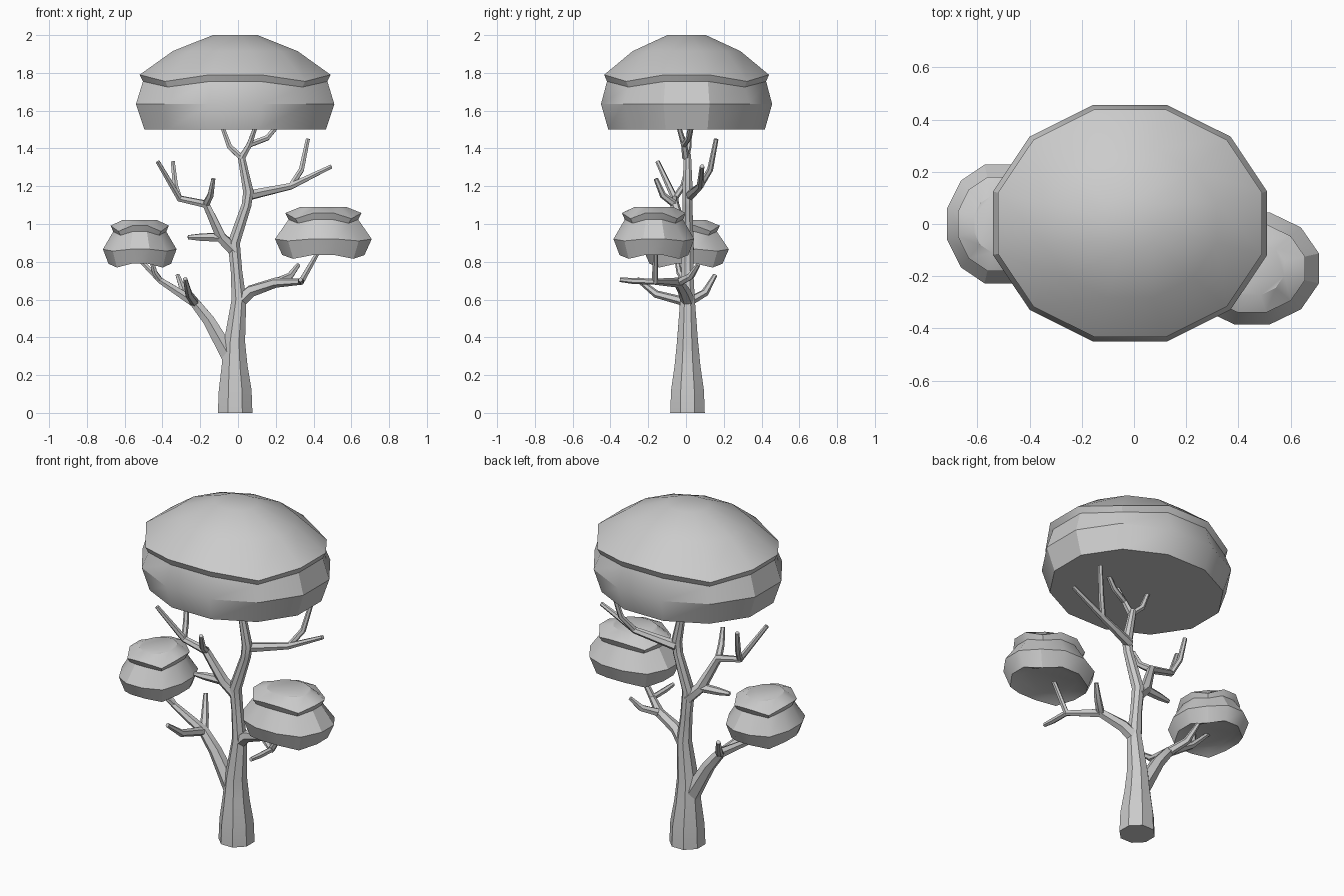
import bpy, bmesh, math
from mathutils import Vector

if "Cube" in bpy.data.objects:
    bpy.data.objects.remove(bpy.data.objects["Cube"])

TIP = 0.012


def finish(bm, rings, name, angle):
    """Skin a stack of rings, cap both ends and shade."""
    n = len(rings[0])
    for a, b in zip(rings, rings[1:]):
        for i in range(n):
            bm.faces.new((a[i], a[(i + 1) % n], b[(i + 1) % n], b[i]))
    bm.faces.new(rings[0][::-1])
    bm.faces.new(rings[-1])
    bmesh.ops.recalc_face_normals(bm, faces=bm.faces)
    me = bpy.data.meshes.new(name)
    bm.to_mesh(me)
    bm.free()
    ob = bpy.data.objects.new(name, me)
    bpy.context.collection.objects.link(ob)
    bpy.ops.object.select_all(action='DESELECT')
    ob.select_set(True)
    bpy.context.view_layer.objects.active = ob
    bpy.ops.object.shade_smooth_by_angle(angle=math.radians(angle))


def tube(name, P, radii, sides=6):
    """Tube through points P with one radius per point."""
    bm = bmesh.new()
    rings = []
    for k, p in enumerate(P):
        before = (p - P[k - 1]).normalized() if k else Vector()
        after = (P[k + 1] - p).normalized() if k < len(P) - 1 else Vector()
        q = Vector((0, 0, 1)).rotation_difference((before + after).normalized())
        angles = [2 * math.pi * (i + 0.5) / sides for i in range(sides)]
        rings.append([bm.verts.new(p + q @ Vector((math.cos(a), math.sin(a), 0)) * radii[k])
                      for a in angles])
    finish(bm, rings, name, 40)


def bough(name, r0, points, twigs):
    """Main limb thinning by length; each twig leaves a node and bends up to its tip."""
    P = [Vector(p) for p in points]
    run = [0]
    for a, b in zip(P, P[1:]):
        run.append(run[-1] + (b - a).length)
    radii = [TIP + (r0 - TIP) * (1 - s / run[-1]) ** 1.2 for s in run]
    tube(name, P, radii)
    for i, (node, tip) in enumerate(twigs):
        a, b = P[node], Vector(tip)
        elbow = a.lerp(b, 0.62)
        elbow.z = a.z + (b.z - a.z) * 0.35
        r = max(radii[node] * 0.85, 0.016)
        tube(f"{name}_twig_{i + 1}", [a, elbow, b], [r, (r + TIP) / 2 + 0.002, TIP])


def canopy(name, centre, half, z0, height, profile):
    """Twelve-sided leaf cushion; profile rows are (width, height, corner droop), all relative."""
    bm = bmesh.new()
    rings = []
    for w, h, droop in profile:
        ring = []
        for i in range(12):
            a = math.radians(15 + 30 * i)
            s = w / math.cos(math.radians(15))
            z = z0 + h * height - (droop if i % 3 == 1 else 0)
            ring.append(bm.verts.new((centre[0] + half[0] * s * math.cos(a),
                                      centre[1] + half[1] * s * math.sin(a), z)))
        rings.append(ring)
    finish(bm, rings, name, 31)


# Leaf canopies
canopy("top_canopy", (-0.015, 0.003), (0.525, 0.453), 1.5, 0.5, [
    (0.915, 0, 0), (1, 0.27, 0), (0.93, 0.51, 0.03),
    (0.963, 0.58, 0.035), (0.63, 0.83, 0), (0.225, 1, 0)])
small = [(0.62, 0.09, 0), (0.85, 0.04, 0.02), (1, 0.36, 0.01),
         (0.72, 0.75, 0.02), (0.79, 0.88, 0.03), (0.48, 1, 0)]
canopy("left_canopy", (-0.52, 0), (0.195, 0.227), 0.78, 0.24, small)
canopy("right_canopy", (0.452, -0.17), (0.256, 0.214), 0.825, 0.265, small)

# Trunk: side profile of (x, z, radius)
trunk = [(-0.015, 0, 0.099), (-0.015, 0.12, 0.094), (-0.018, 0.25, 0.074), (-0.018, 0.38, 0.06),
         (0.005, 0.6, 0.042), (-0.008, 0.75, 0.033), (-0.022, 0.9, 0.035),
         (0.045, 1.1, 0.028), (0.055, 1.17, 0.03), (0.015, 1.37, 0.02)]
tube("trunk", [Vector((x, 0.008, z)) for x, z, r in trunk], [r for x, z, r in trunk], 8)

# Boughs with their twigs
bough("lower_left_bough", 0.05,
      [(-0.04, 0.01, 0.29), (-0.155, 0.01, 0.49), (-0.23, 0.01, 0.585), (-0.41, -0.01, 0.7), (-0.53, 0, 0.82)],
      [(2, (-0.32, 0.155, 0.73)), (2, (-0.28, -0.26, 0.71)), (3, (-0.46, -0.05, 0.82))])
bough("lower_right_bough", 0.038,
      [(0.01, 0.01, 0.59), (0.07, -0.01, 0.645), (0.2, -0.04, 0.69), (0.335, -0.165, 0.695), (0.435, -0.16, 0.87)],
      [(2, (0.32, 0.065, 0.785)), (3, (0.33, -0.35, 0.705))])
bough("middle_bough", 0.035,
      [(-0.02, 0.01, 0.86), (-0.09, -0.01, 0.93), (-0.17, -0.06, 1.105), (-0.31, -0.06, 1.135), (-0.425, -0.15, 1.33)],
      [(1, (-0.265, -0.03, 0.93)), (2, (-0.13, -0.16, 1.24)), (3, (-0.345, 0.015, 1.33))])
bough("upper_right_bough", 0.028,
      [(0.05, 0.02, 1.15), (0.28, 0.075, 1.2), (0.495, 0.085, 1.305)],
      [(1, (0.37, 0.16, 1.45))])
bough("crown_fork", 0.02,
      [(0.02, 0, 1.35), (0.06, -0.01, 1.42), (0.095, -0.04, 1.52)],
      [(0, (-0.085, 0.02, 1.52)), (1, (0.21, 0.03, 1.52))])
